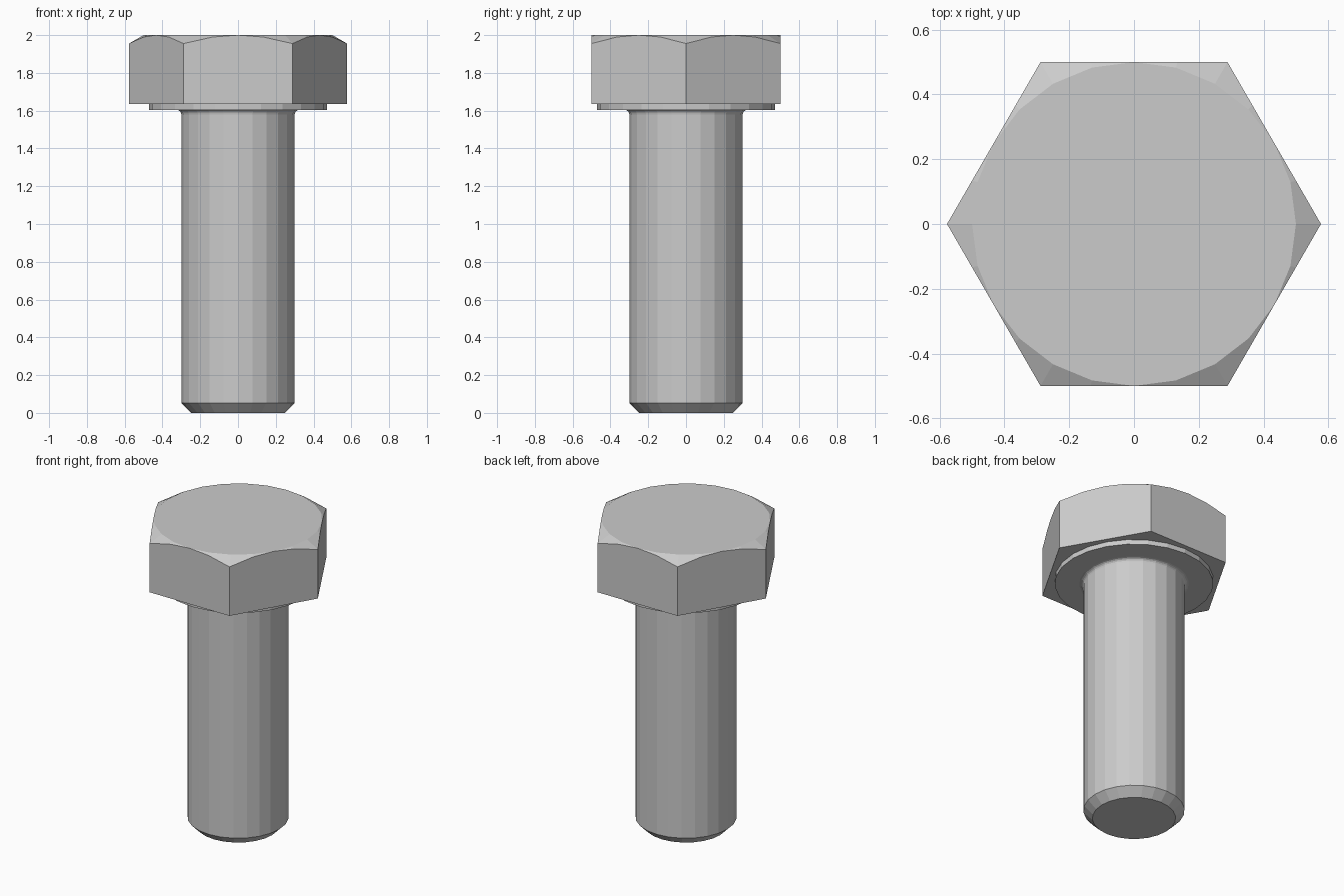
import bpy, bmesh
from math import cos, sin, pi, tan, radians

if "Cube" in bpy.data.objects:
    bpy.data.objects.remove(bpy.data.objects["Cube"])

SEG = 24
FLAT = 0.5          # half the width across flats
ANG = [2 * pi * i / SEG for i in range(SEG)]


def hex_radius(a):
    # flats face 30, 90, 150... degrees, corners lie on the x axis
    return FLAT / cos((a % (pi / 3)) - pi / 6)


def circle(r, z):
    return [(r * cos(a), r * sin(a), z) for a in ANG]


def hexagon(z_of_radius):
    return [(hex_radius(a) * cos(a), hex_radius(a) * sin(a),
             z_of_radius(hex_radius(a))) for a in ANG]


# shank: end chamfer, straight barrel, small fillet; then the washer face
profile = [(0.247, 0), (0.3, 0.053), (0.3, 1.58), (0.302, 1.590),
           (0.307, 1.597), (0.315, 1.602), (0.325, 1.604),
           (0.47, 1.604), (0.47, 1.635)]
rings = [circle(r, z) for r, z in profile]

# hex head: flat underside, sides, 30 degree conical chamfer, round top
rings.append(hexagon(lambda r: 1.635))
rings.append(hexagon(lambda r: 2 - (r - FLAT) * tan(radians(30))))
rings.append(circle(FLAT, 2))

# skin the rings into one closed solid
bm = bmesh.new()
loops = [[bm.verts.new(p) for p in ring] for ring in rings]
for lo, hi in zip(loops, loops[1:]):
    for i in range(SEG):
        j = (i + 1) % SEG
        bm.faces.new((lo[i], lo[j], hi[j], hi[i]))
bm.faces.new(loops[0][::-1])
bm.faces.new(loops[-1])
bmesh.ops.remove_doubles(bm, verts=bm.verts, dist=1e-4)
bmesh.ops.recalc_face_normals(bm, faces=bm.faces)

mesh = bpy.data.meshes.new("hex_bolt")
bm.to_mesh(mesh)
bm.free()
bpy.context.collection.objects.link(bpy.data.objects.new("hex_bolt", mesh))
